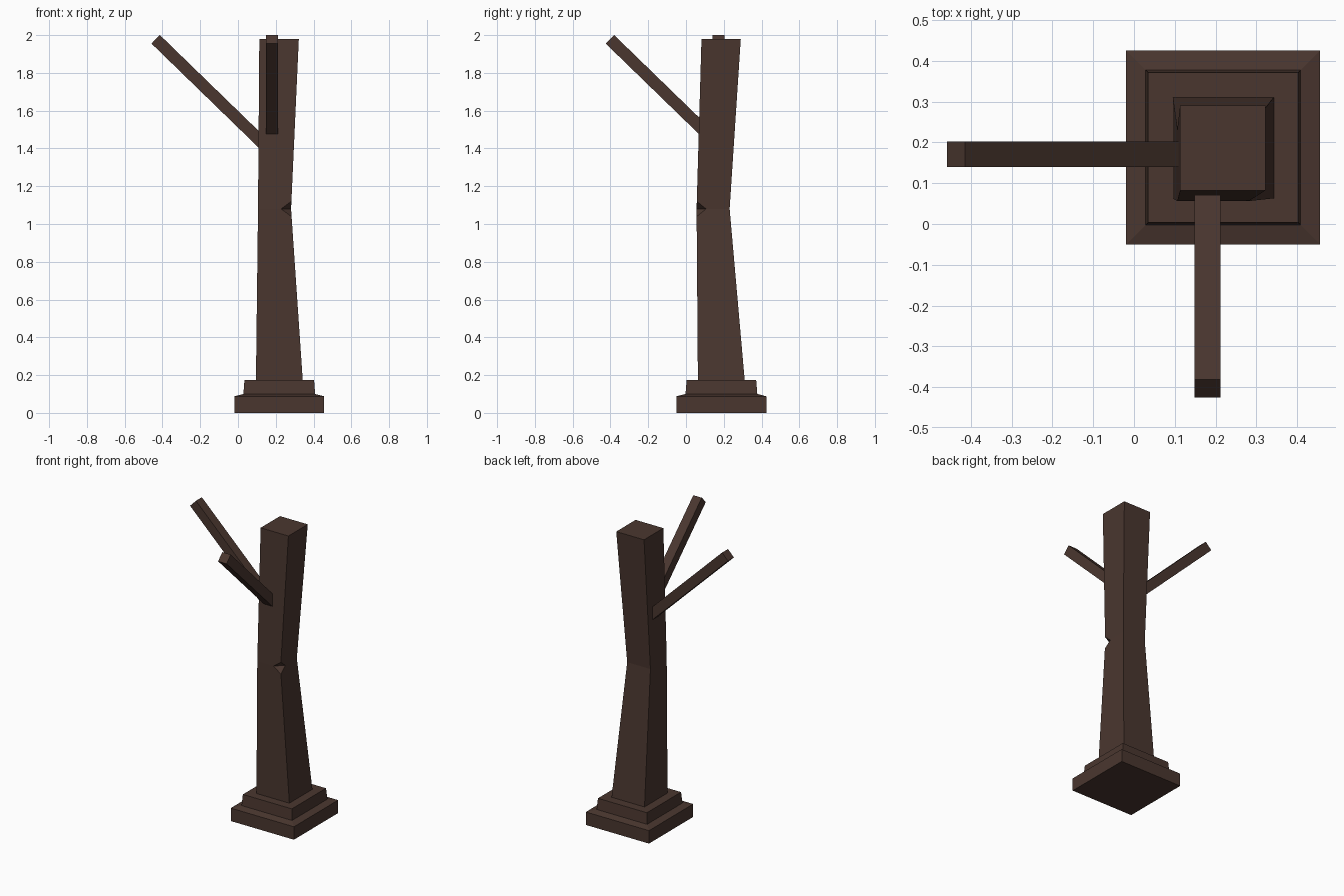
import bpy, bmesh, math
from mathutils import Vector

if "Cube" in bpy.data.objects:
    bpy.data.objects.remove(bpy.data.objects["Cube"])

bark = bpy.data.materials.new("dark_brown_bark")
bark.diffuse_color = (0.0685, 0.0375, 0.0284, 1)
bark.use_nodes = True
bark.node_tree.nodes["Principled BSDF"].inputs["Base Color"].default_value = bark.diffuse_color


def make_object(name, verts, faces):
    bm = bmesh.new()
    vs = [bm.verts.new(v) for v in verts]
    for f in faces:
        bm.faces.new([vs[i] for i in f])
    bmesh.ops.recalc_face_normals(bm, faces=bm.faces[:])
    me = bpy.data.meshes.new(name)
    bm.to_mesh(me)
    bm.free()
    me.materials.append(bark)
    ob = bpy.data.objects.new(name, me)
    bpy.context.collection.objects.link(ob)
    return ob


def rect(x0, x1, y0, y1, z):
    return [(x0, y0, z), (x1, y0, z), (x1, y1, z), (x0, y1, z)]


def loft(name, rings):
    """Closed solid through a stack of four-point rings."""
    verts = [p for r in rings for p in r]
    faces = [(0, 1, 2, 3), tuple(range(len(verts) - 4, len(verts)))]
    for k in range(len(rings) - 1):
        for i in range(4):
            j = (i + 1) % 4
            faces.append((4*k + i, 4*k + j, 4*k + 4 + j, 4*k + 4 + i))
    return make_object(name, verts, faces)


# Stepped square base, as half width and height
cx, cy = 0.2185, 0.1875
loft("stepped_base", [rect(cx - h, cx + h, cy - h, cy + h, z) for h, z in
                      [(0.2375, 0), (0.2375, 0.088), (0.19, 0.1), (0.184, 0.175)]])

# Waisted trunk with a chip cut from its front right corner
bottom = rect(0.095, 0.343, 0.063, 0.311, 0.17)
top = rect(0.113, 0.322, 0.082, 0.29, 1.98)
mid = rect(0.106, 0.281, 0.056, 0.231, 1.08)
corner = Vector(mid[1])
up = corner.lerp(Vector(top[1]), 0.045)
down = corner.lerp(Vector(bottom[1]), 0.045)
chip_front = corner + Vector((-0.053, 0, 0))
chip_right = corner + Vector((0, 0.05, 0))
verts = bottom + top + [mid[0], mid[2], mid[3], chip_front, chip_right, up, down]
make_object("trunk", verts, [
    (0, 1, 2, 3), (4, 5, 6, 7),
    (0, 1, 14, 11, 8), (8, 11, 13, 5, 4),        # front
    (1, 2, 9, 12, 14), (12, 9, 6, 5, 13),        # right
    (2, 3, 10, 9), (9, 10, 7, 6),                # back
    (3, 0, 8, 10), (10, 8, 4, 7),                # left
    (11, 12, 13), (11, 14, 12)])                 # chip


def branch(name, tip, root, side, w=0.0635):
    """Square bar between two centre points."""
    a, b, s = Vector(tip), Vector(root), Vector(side)
    n = (b - a).normalized().cross(s)
    offs = [(s * i + n * j) * w / 2 for i, j in ((-1, -1), (1, -1), (1, 1), (-1, 1))]
    return loft(name, [[p + o for o in offs] for p in (a, b)])


# Two branches rising to the left and to the front
branch("left_branch", (-0.436, 0.171, 1.978), (0.15, 0.171, 1.409), (0, 1, 0))
branch("front_branch", (0.18, -0.403, 1.978), (0.18, 0.11, 1.480), (1, 0, 0))
